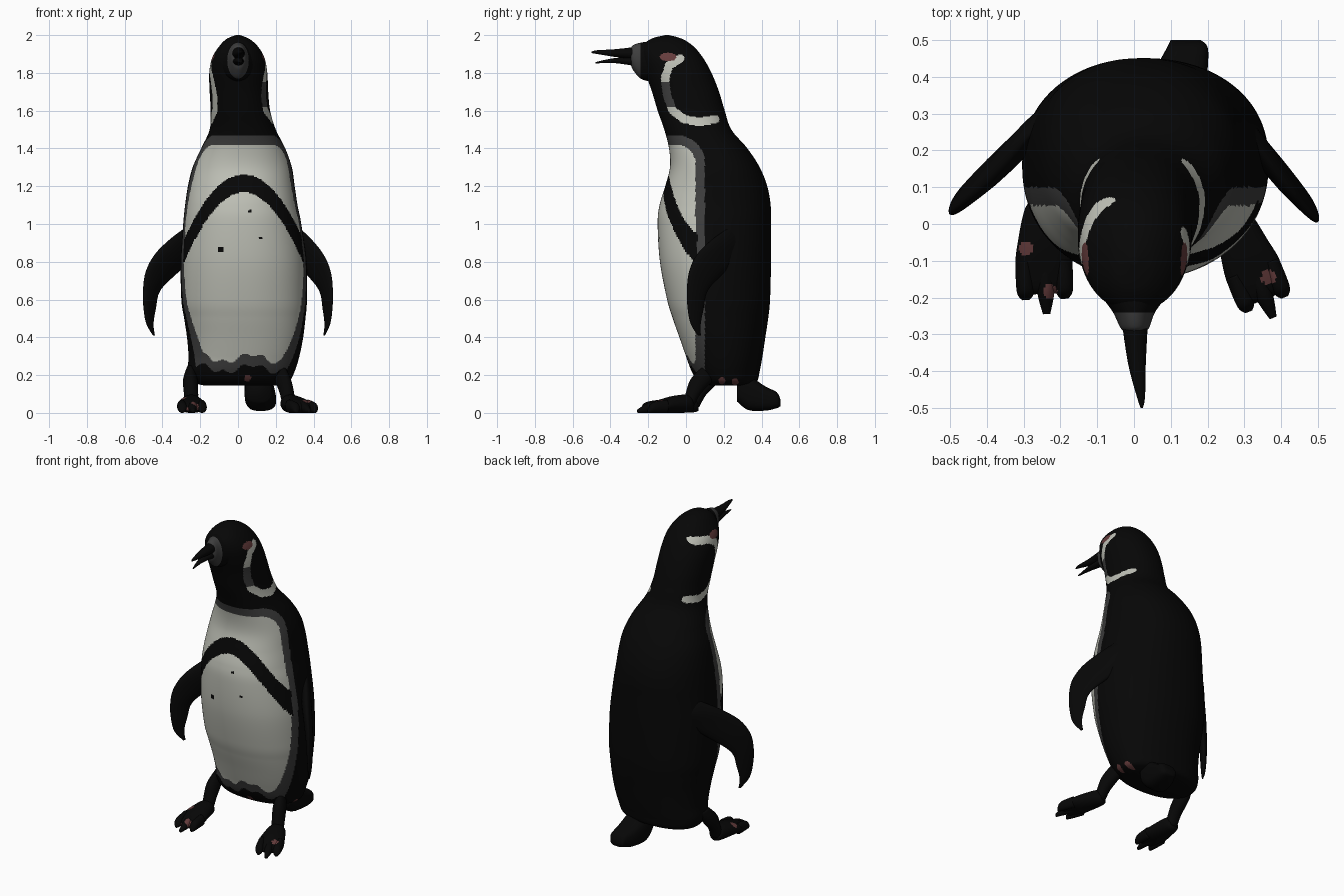
import bpy, bmesh
from math import cos, sin, pi, hypot, radians
from mathutils import Vector, Matrix

cube = bpy.data.objects.get("Cube")
if cube:
    bpy.data.objects.remove(cube, do_unlink=True)


def make_material(name, color):
    mat = bpy.data.materials.new(name)
    mat.use_nodes = True
    mat.diffuse_color = (*color, 1)
    shader = next(n for n in mat.node_tree.nodes if n.type == 'BSDF_PRINCIPLED')
    shader.inputs["Base Color"].default_value = (*color, 1)
    shader.inputs["Roughness"].default_value = 0.8
    return mat


MATERIALS = [
    make_material("black plumage", (0.002, 0.002, 0.002)),
    make_material("white plumage", (0.52, 0.53, 0.47)),
    make_material("grey plumage", (0.048, 0.048, 0.048)),
    make_material("pink skin", (0.13, 0.045, 0.045)),
]
BLACK, WHITE, GREY, PINK = range(4)


def smooth_rows(rows, steps):
    """Catmull-Rom interpolation through the section rows."""
    rows = [Vector(r) for r in rows]
    padded = [rows[0]] + rows + [rows[-1]]
    result = []
    for p0, p1, p2, p3 in zip(padded, padded[1:], padded[2:], padded[3:]):
        for i in range(steps):
            t = i / steps
            result.append(p1 + 0.5 * t * (p2 - p0 + t * (
                2 * p0 - 5 * p1 + 4 * p2 - p3 + t * (3 * (p1 - p2) + p3 - p0))))
    return result + [rows[-1]]


def loft(name, rows, axis='z', sides=24, steps=4, power=2.0, rule=None, place=None):
    """Rounded sections: position along axis, then min/max in the two other axes."""
    bm = bmesh.new()
    rings = []
    for t, a0, a1, b0, b1 in smooth_rows(rows, steps):
        ring = []
        for k in range(sides):
            c, s = cos(2 * pi * k / sides), sin(2 * pi * k / sides)
            c = abs(c) ** (2 / power) * (1 if c > 0 else -1)
            s = abs(s) ** (2 / power) * (1 if s > 0 else -1)
            a = (a0 + a1) / 2 + (a1 - a0) / 2 * c
            b = (b0 + b1) / 2 + (b1 - b0) / 2 * s
            ring.append(bm.verts.new((a, b, t) if axis == 'z' else (a, t, b)))
        rings.append(ring)
    for lower, upper in zip(rings, rings[1:]):
        for k in range(sides):
            n = (k + 1) % sides
            bm.faces.new((lower[k], lower[n], upper[n], upper[k]))
    bm.faces.new(rings[0])
    bm.faces.new(rings[-1])
    for face in bm.faces:
        face.smooth = True
        if rule:
            face.material_index = rule(face.calc_center_median())
    if place:
        for v in bm.verts:
            v.co = place(v.co)
    bmesh.ops.recalc_face_normals(bm, faces=bm.faces)
    mesh = bpy.data.meshes.new(name)
    bm.to_mesh(mesh)
    bm.free()
    for mat in MATERIALS:
        mesh.materials.append(mat)
    obj = bpy.data.objects.new(name, mesh)
    bpy.context.collection.objects.link(obj)


def path_distance(point, path):
    best = 9.0
    for a, b in zip(path, path[1:]):
        a, b = Vector(a), Vector(b)
        d = b - a
        t = max(0, min(1, (point - a).dot(d) / d.length_squared))
        best = min(best, (point - a - d * t).length)
    return best


# Cheek stripe path, in side projection (y, z)
STRIPE = [(-.03, 1.875), (-.09, 1.84), (-.112, 1.77), (-.1, 1.68),
          (-.07, 1.6), (-.01, 1.555), (.07, 1.54), (.155, 1.555)]
# Small dark flecks on the belly: x, z, radius
FLECKS = [(-.09, .865, .017), (.065, 1.07, .01), (.12, .93, .008)]


def plumage(p):
    # Head: eye patch and cheek stripe
    if p.z > 1.5:
        if abs(p.x) < 0.03:
            return BLACK
        if hypot((p.y + .095) / .045, (p.z - 1.885) / .022) < 1:
            return PINK
        path = STRIPE if p.x > 0 else [(.05, 1.885)] + STRIPE
        if path_distance(Vector((p.y, p.z)), path) < 0.022:
            return GREY if p.x > 0 and 1.62 < p.z < 1.75 else WHITE
        return BLACK
    # Bare skin showing near the legs
    if p.z < 0.2:
        skin = p.x > 0 and min(hypot(p.y - .19, p.z - .17), hypot(p.y - .26, p.z - .165),
                               hypot(p.x - .05, p.z - .185) + max(p.y - .1, 0)) < 0.018
        return PINK if skin else BLACK
    # Belly: white bib with a grey edge and rounded upper corner
    corner = 0.1
    qy, qz = p.y - 0.05 + corner, p.z - 1.42 + corner
    edge = hypot(max(qy, 0), max(qz, 0)) + min(max(qy, qz), 0) - corner
    hem = 0.29 + 0.02 * sin(23 * p.x) + 0.012 * sin(61 * p.x)
    # A loose white tuft hangs over the left leg
    if 0.235 < p.x < 0.285:
        hem = 0.22
    if edge > 0.05 or p.z < hem - 0.055:
        return BLACK
    # Arched chest band
    arch = 1.215 - 3.6 * (p.x - .03) ** 2
    if p.y < 0.06 and abs(p.z - arch) < 0.045 + 0.05 * abs(p.x - .03):
        return BLACK
    if p.y < 0.1 and any(hypot(p.x - x, p.z - z) < r for x, z, r in FLECKS):
        return BLACK
    return GREY if edge > 0 or p.z < hem else WHITE


# Body and head in one skin
loft("body", [
    (.145, -.18, .21, .13, .33), (.165, -.24, .27, .07, .375),
    (.22, -.265, .3, .03, .39), (.3, -.262, .325, .0, .405),
    (.4, -.27, .345, -.035, .42), (.5, -.285, .357, -.07, .435),
    (.6, -.3, .365, -.1, .445), (.8, -.303, .362, -.138, .45),
    (1.0, -.29, .335, -.15, .45), (1.1, -.28, .315, -.14, .448),
    (1.2, -.265, .3, -.11, .43), (1.3, -.24, .285, -.085, .39),
    (1.4, -.195, .25, -.09, .325), (1.5, -.15, .2, -.115, .24),
    (1.6, -.145, .17, -.15, .205), (1.7, -.15, .16, -.18, .175),
    (1.8, -.152, .155, -.215, .135), (1.88, -.137, .14, -.235, .09),
    (1.94, -.1, .105, -.23, .04), (1.98, -.06, .06, -.185, -.02),
    (2.0, -.01, .01, -.11, -.09),
], sides=216, steps=16, power=2.2, rule=plumage)

# Face tapering into the beak, grey around the beak base
loft("face", [
    (-.08, -.12, .12, 1.76, 1.97), (-.18, -.095, .095, 1.755, 1.967),
    (-.24, -.057, .057, 1.77, 1.96), (-.28, -.038, .042, 1.815, 1.947),
    (-.292, -.026, .03, 1.845, 1.93),
], axis='y', sides=40, steps=8, rule=lambda p: GREY if p.y < -.237 else BLACK)
loft("upper_beak", [
    (-.26, -.034, .038, 1.87, 1.938), (-.38, -.016, .032, 1.885, 1.925),
    (-.47, .008, .03, 1.9, 1.92), (-.5, .018, .024, 1.905, 1.913),
], axis='y')
loft("lower_beak", [
    (-.26, -.03, .033, 1.835, 1.885), (-.38, -.012, .026, 1.852, 1.878),
    (-.48, .014, .022, 1.85, 1.857),
], axis='y')

# Flippers: flat blades swept outward and forward
FLIPPER = [
    (.98, .26, .28, -.01, .01), (.92, .2, .36, -.045, .04),
    (.84, .22, .44, -.055, .04), (.75, .31, .488, -.045, .04),
    (.65, .41, .503, -.033, .035), (.55, .435, .5, -.026, .03),
    (.47, .447, .485, -.018, .02), (.41, .44, .45, -.006, .006),
]


def flipper_place(side):
    def place(p):
        x = p.x if side < 0 else 0.5 - (0.5 - p.x) * 0.8
        start = 0.28 if side < 0 else 0.26
        return Vector((side * x, p.y + start - (p.x - 0.25) * 0.97, p.z))
    return place


for label, side in (("right", -1), ("left", 1)):
    loft(label + "_flipper", FLIPPER, place=flipper_place(side))

# Legs and webbed feet with three short toes, with bare skin spots on top
for label, x, y, turn, spots in (
        ("right", -.247, .03, 2, [(-.05, -.095), (.012, -.215)]),
        ("left", .275, .0, 22, [(.029, -.168)])):
    frame = Matrix.Translation((x, y, 0)) @ Matrix.Rotation(radians(turn), 4, 'Z')

    def put(p, frame=frame):
        return frame @ p

    def foot_skin(p, spots=spots):
        near = min(hypot(p.x - u, p.y - v) for u, v in spots)
        return PINK if p.z > .02 and near < .02 else BLACK

    loft(label + "_leg", [
        (.03, -.035, .035, -.02, .04), (.1, -.038, .038, .0, .08),
        (.18, -.04, .035, .03, .16), (.25, -.015, .02, .1, .2),
    ], place=put)
    loft(label + "_foot", [
        (.035, -.03, .03, .01, .06), (.01, -.05, .05, .003, .095),
        (-.07, -.07, .065, .0, .09), (-.14, -.08, .075, .0, .072),
        (-.2, -.07, .06, .005, .05), (-.22, -.05, .04, .012, .03),
    ], axis='y', sides=48, steps=10, place=put, rule=foot_skin)
    for toe, shift, reach in (("inner", .05, -.235), ("middle", .0, -.275), ("outer", -.055, -.235)):
        loft(label + "_" + toe + "_toe", [
            (-.13, shift - .025, shift + .025, .0, .07),
            (-.21, shift - .024, shift + .024, .0, .055),
            (reach, shift - .01, shift + .01, .0, .02),
        ], axis='y', steps=10, place=put, rule=foot_skin)

# Short stiff blocky tail nearly touching the ground
loft("tail", [
    (.27, .04, .18, .06, .22), (.33, .035, .19, .015, .2),
    (.42, .06, .2, .012, .14), (.48, .09, .2, .025, .11),
    (.5, .1, .18, .035, .07),
], axis='y', power=3)
